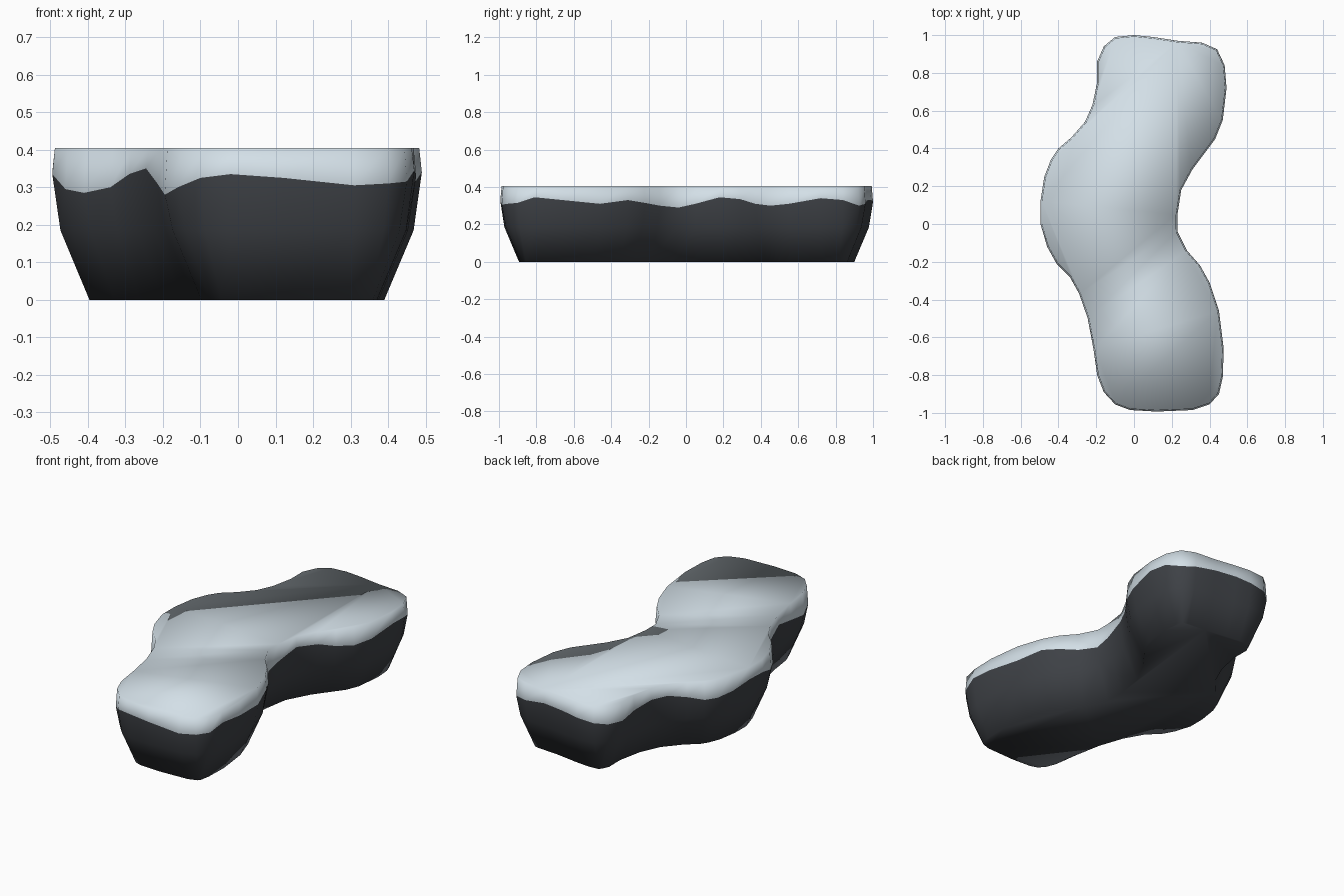
import bpy, bmesh
from mathutils import Vector

if "Cube" in bpy.data.objects:
    bpy.data.objects.remove(bpy.data.objects["Cube"])

# widest outline seen from above, clockwise: x, y, height of the colour border
OUTLINE = [
    (-.10, .99, .31), (0, 1.0, .32), (.10, .99, .33), (.23, .97, .33), (.36, .96, .31), (.44, .925, .30),
    (.48, .84, .33), (.49, .72, .34), (.47, .55, .31), (.43, .45, .30), (.37, .37, .31), (.31, .29, .335),
    (.25, .18, .345), (.23, .05, .31), (.23, -.04, .29), (.28, -.14, .30), (.35, -.22, .315), (.40, -.31, .33),
    (.45, -.46, .31), (.475, -.66, .33), (.47, -.81, .345), (.45, -.90, .315), (.40, -.955, .31),
    (.31, -.985, .305), (.12, -.993, .325), (-.02, -.985, .335), (-.10, -.955, .325), (-.16, -.89, .30),
    (-.195, -.80, .28), (-.215, -.66, .31), (-.245, -.50, .35), (-.29, -.37, .335), (-.34, -.28, .30),
    (-.41, -.21, .285), (-.46, -.12, .295), (-.495, 0, .335), (-.495, .12, .34), (-.475, .25, .315),
    (-.44, .34, .30), (-.40, .40, .30), (-.33, .46, .32), (-.26, .54, .34), (-.22, .63, .34),
    (-.195, .75, .32), (-.195, .86, .30), (-.16, .94, .30)]
# rings from the base up: inset from outline, height (None = wavy border)
RINGS = [(.10, 0), (.022, .185), (0, None), (.007, .404)]


def material(name, color):
    m = bpy.data.materials.new(name)
    m.diffuse_color = (*color, 1)
    m.use_nodes = True
    m.node_tree.nodes["Principled BSDF"].inputs["Base Color"].default_value = m.diffuse_color
    return m


bm = bmesh.new()
n = len(OUTLINE)
pts = [Vector(p[:2]) for p in OUTLINE]
rings = []
for inset, z in RINGS:
    ring = []
    for i, p in enumerate(pts):
        t = (pts[(i + 1) % n] - pts[i - 1]).normalized()
        q = p + Vector((t.y, -t.x)) * inset
        ring.append(bm.verts.new((q.x, q.y, OUTLINE[i][2] if z is None else z)))
    rings.append(ring)

# dark rock wall below the wavy border, pale cap above it
for k in range(len(rings) - 1):
    a, b = rings[k], rings[k + 1]
    for i in range(n):
        j = (i + 1) % n
        f = bm.faces.new((a[j], a[i], b[i], b[j]))
        f.material_index = 1 if k == 2 else 0
bm.faces.new(rings[0])
bm.faces.new(rings[-1][::-1]).material_index = 1
for f in bm.faces:
    f.smooth = True
bmesh.ops.recalc_face_normals(bm, faces=bm.faces)

me = bpy.data.meshes.new("rock_ledge")
bm.to_mesh(me)
bm.free()
me.materials.append(material("dark rock", (.048, .053, .061)))
me.materials.append(material("pale snow", (.66, .75, .81)))
ob = bpy.data.objects.new("rock_ledge", me)
bpy.context.collection.objects.link(ob)
